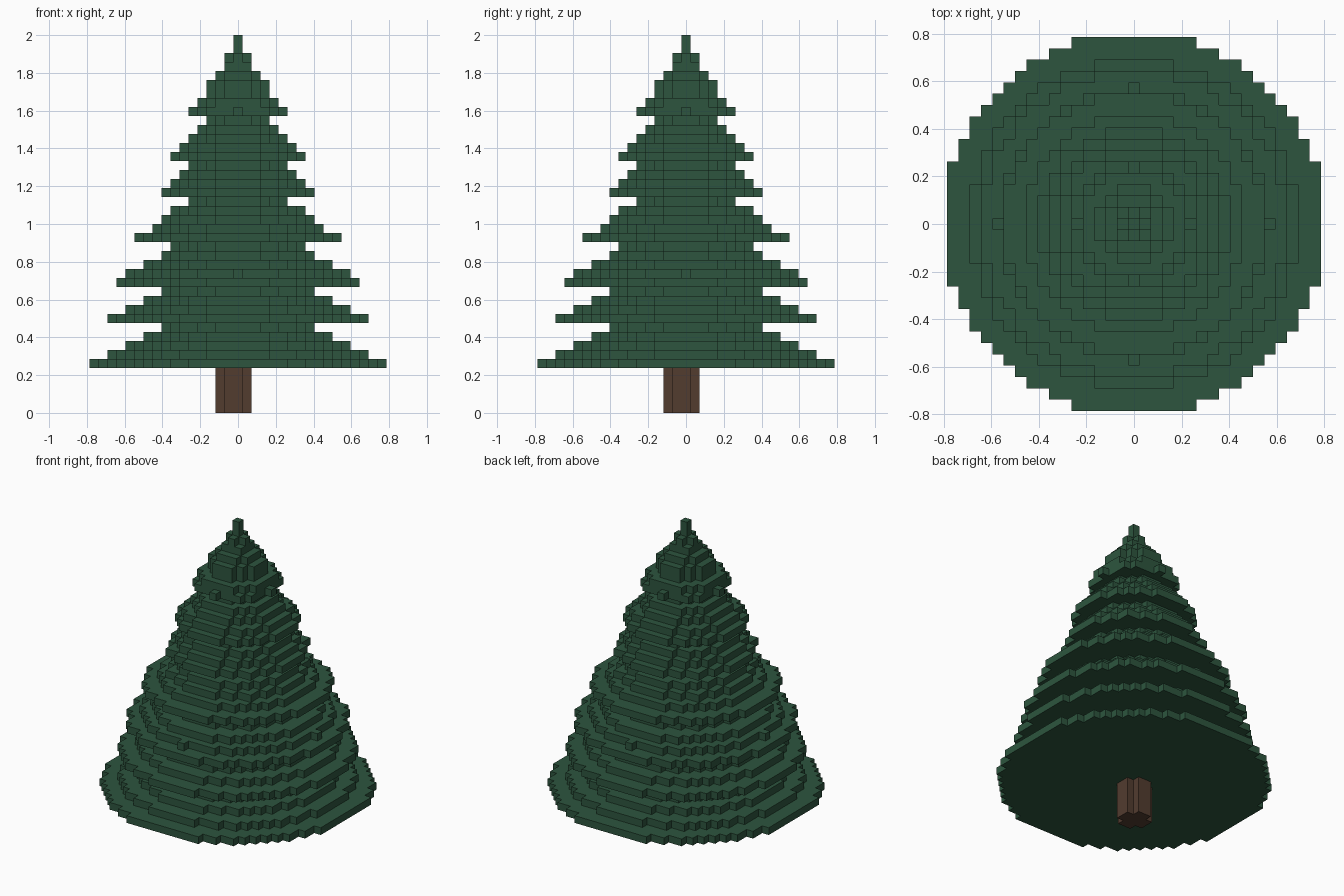
import bpy, bmesh, math
from mathutils import Vector

cube = bpy.data.objects.get("Cube")
if cube:
    bpy.data.objects.remove(cube, do_unlink=True)

V = 2 / 42  # block size: the tree is 42 blocks tall


def material(name, rgb):
    mat = bpy.data.materials.new(name)
    mat.use_nodes = True
    mat.diffuse_color = (*rgb, 1)
    bsdf = mat.node_tree.nodes["Principled BSDF"]
    bsdf.inputs["Base Color"].default_value = (*rgb, 1)
    bsdf.inputs["Roughness"].default_value = 0.9
    return mat


def disc(radius, layer, centre=0.0):
    """Blocks of one layer whose centres lie inside a circle."""
    n = math.ceil(radius) + 1
    return {(x, y, layer) for x in range(-n, n + 1) for y in range(-n, n + 1)
            if (x - centre) ** 2 + (y - centre) ** 2 <= radius ** 2 + 1e-6}


def build_blocks(name, cells, mat):
    """Outer skin of a set of blocks, with flat areas merged."""
    bm = bmesh.new()
    corners = {}

    def vert(p):
        key = tuple(round(c * 2) for c in p)
        if key not in corners:
            corners[key] = bm.verts.new(p * V)
        return corners[key]

    for cell in cells:
        for axis in range(3):
            for sign in (-1, 1):
                nb = list(cell)
                nb[axis] += sign
                if tuple(nb) in cells:
                    continue
                normal, u, w = Vector(), Vector(), Vector()
                normal[axis] = sign / 2
                u[(axis + 1) % 3] = 0.5 * sign
                w[(axis + 2) % 3] = 0.5
                c = Vector(cell) + Vector((0, 0, 0.5)) + normal
                bm.faces.new([vert(c + a * u + b * w)
                              for a, b in ((-1, -1), (1, -1), (1, 1), (-1, 1))])
    bmesh.ops.dissolve_limit(bm, angle_limit=0.02, verts=bm.verts[:], edges=bm.edges[:])
    mesh = bpy.data.meshes.new(name)
    bm.to_mesh(mesh)
    bm.free()
    mesh.materials.append(mat)
    obj = bpy.data.objects.new(name, mesh)
    bpy.context.collection.objects.link(obj)
    return obj


green = material("pine green", (0.0262, 0.0908, 0.0482))
brown = material("bark brown", (0.0844, 0.0452, 0.0284))

# Trunk: five layers, slightly off centre, corners cut away
trunk = set()
for layer in range(5):
    trunk |= disc(1.6, layer, -0.5)
build_blocks("trunk", trunk, brown)

# Foliage: tiers of shrinking discs, listed by radius from the bottom up
tiers = [
    (16.85, 14.5, 12.5, 10.5, 8.5),
    (14.5, 12.5, 10.5, 8.5),
    (13.5, 12.0, 10.5, 8.5, 7.5),
    (11.5, 9.5, 8.5, 7.5, 5.5),
    (8.5, 7.5, 6.5, 5.5),
    (7.5, 6.5, 5.5, 4.5, 3.5),
    (5.0, 4.5, 3.5, 3.5, 2.5, 1.5, 1.0, 0.5, 0.5),
]
foliage = set()
layer = 5
for tier in tiers:
    for radius in tier:
        foliage |= disc(radius, layer)
        layer += 1
build_blocks("foliage", foliage, green)
